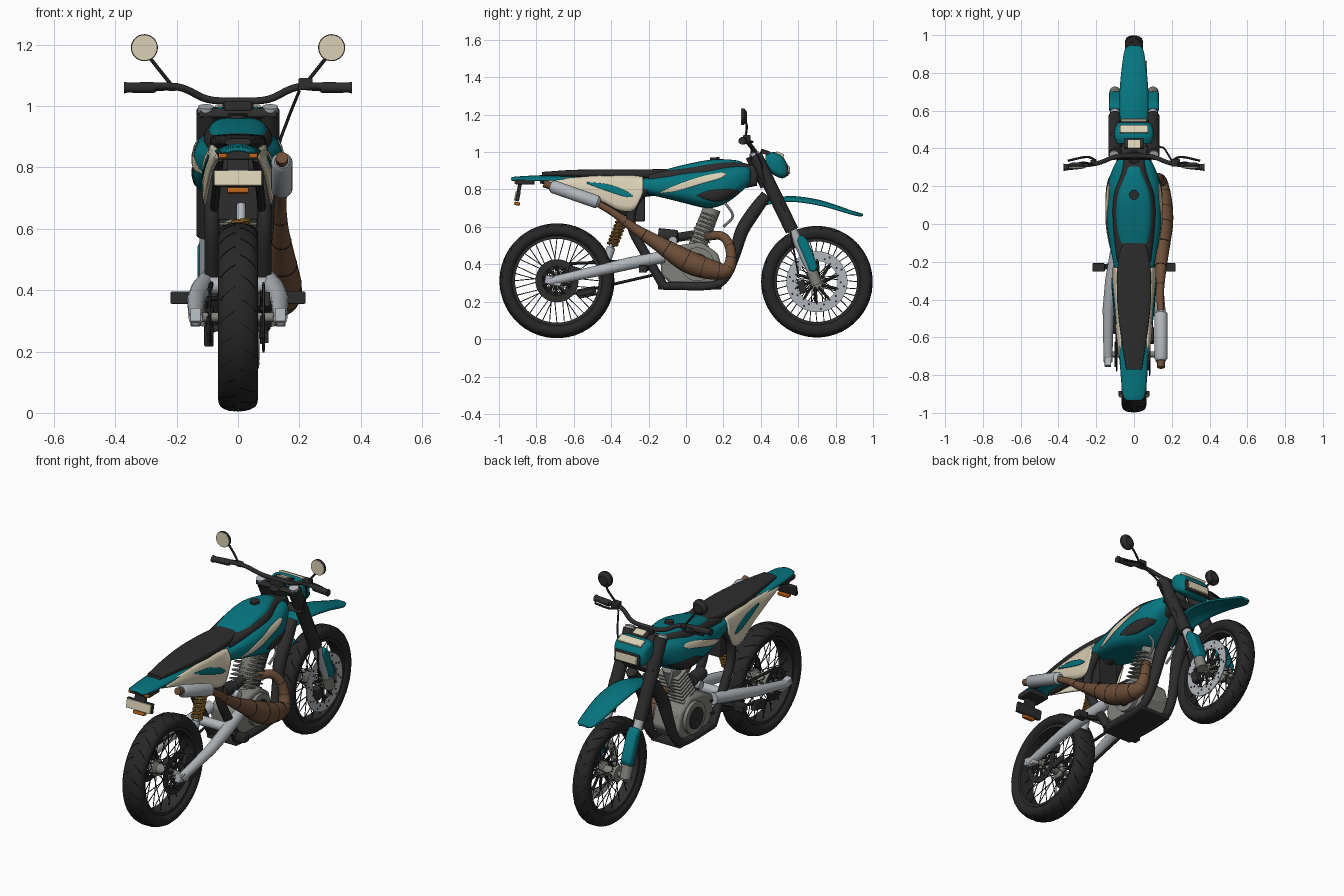
import bpy, bmesh
from math import sin, cos, pi, radians, copysign
from mathutils import Vector
from mathutils.bvhtree import BVHTree
if "Cube" in bpy.data.objects:
    bpy.data.objects.remove(bpy.data.objects["Cube"])

def material(name, *rgb):
    m = bpy.data.materials.new(name)
    m.use_nodes = True
    m.diffuse_color = (*rgb, 1)
    m.node_tree.nodes["Principled BSDF"].inputs["Base Color"].default_value = (*rgb, 1)
    return m

TEAL, CREAM = material("teal paint", .002, .18, .215), material("cream plastic", .70, .63, .46)
BLACK, RUBBER = material("black plastic", .026, .026, .027), material("tyre rubber", .02, .02, .02)
DARK, SILVER = material("groove black", .006, .006, .006), material("silver alloy", .44, .47, .50)
GREY, BROWN = material("engine grey", .22, .22, .20), material("exhaust brown", .155, .078, .04)
GOLD, ORANGE = material("spring gold", .30, .14, .02), material("orange lens", .50, .12, .01)
made = []

def finish(name, bm, mat, mirror=False, bevel=0, thick=0):
    if not thick:
        bmesh.ops.recalc_face_normals(bm, faces=bm.faces)
    mesh = bpy.data.meshes.new(name)
    bm.to_mesh(mesh)
    bm.free()
    mesh.materials.append(mat)
    ob = bpy.data.objects.new(name, mesh)
    bpy.context.collection.objects.link(ob)
    if thick:
        mod = ob.modifiers.new("thickness", "SOLIDIFY")
        mod.thickness, mod.offset = thick, -1
    if bevel:
        mod = ob.modifiers.new("soft edges", "BEVEL")
        mod.width, mod.segments, mod.limit_method = bevel, 2, "ANGLE"
    if mirror:
        ob.modifiers.new("other side", "MIRROR")
    made.append(ob)
    return ob

def skin(bm, rings, wrap=False):
    vs = [[bm.verts.new(p) for p in ring] for ring in rings]
    for a, b in zip(vs, vs[1:] + vs[:1] if wrap else vs[1:]):
        for i in range(len(a)):
            bm.faces.new((a[i - 1], a[i], b[i], b[i - 1]))
    if not wrap:
        bm.faces.new(vs[0])
        bm.faces.new(vs[-1])

def smooth(points, steps=5):
    p = [Vector(q) for q in points]
    p, out = [p[0] * 2 - p[1]] + p + [p[-1] * 2 - p[-2]], []
    for a, b, c, d in zip(p, p[1:], p[2:], p[3:]):
        for t in (k / steps for k in range(steps)):
            out.append((b * 2 + (c - a) * t + (a * 2 - b * 5 + c * 4 - d) * t * t + (b * 3 - a - c * 3 + d) * t ** 3) / 2)
    return out + [p[-2]]

# Circles swept along paths; a fourth coordinate is a local radius
def tubes(name, paths, mat, r=.01, sides=12, mirror=False):
    bm = bmesh.new()
    for path in paths:
        pts, rings = [Vector(p[:3]) for p in path], []
        side = (pts[1] - pts[0]).orthogonal()
        for i, p in enumerate(pts):
            t = (pts[min(i + 1, len(pts) - 1)] - pts[max(i - 1, 0)]).normalized()
            side = (side - t * side.dot(t)).normalized()
            up, rad = t.cross(side), path[i][3] if len(path[i]) > 3 else r
            rings.append([p + (side * cos(a) + up * sin(a)) * rad for a in (2 * pi * k / sides for k in range(sides))])
        skin(bm, rings)
    return finish(name, bm, mat, mirror)

def oval(w, h, a, e):
    return copysign(abs(cos(a)) ** (2 / e), cos(a)) * w, copysign(abs(sin(a)) ** (2 / e), sin(a)) * h

# Rounded body from stations of (y, half width, bottom, top)
def loft(name, stations, mat, e=3, n=32):
    bm, rings = bmesh.new(), []
    for y, w, lo, hi in smooth(stations, 4):
        ring = [oval(w, (hi - lo) / 2, 2 * pi * k / n, e) for k in range(n)]
        rings.append([(x, y, z + (hi + lo) / 2) for x, z in ring])
    skin(bm, rings)
    return finish(name, bm, mat)

def plate(name, outline, x0, x1, mat, mirror=False, bevel=.006):
    bm = bmesh.new()
    skin(bm, [[(x, y, z) for y, z in outline] for x in (x0, x1)])
    finish(name, bm, mat, mirror, bevel)

def box(name, centre, size, mat, tilt=0, mirror=False, bevel=.004):
    (x, y, z), (w, d, h), c, s = centre, (v / 2 for v in size), cos(tilt), sin(tilt)
    outline = [(y + a * d * c - b * h * s, z + a * d * s + b * h * c) for a, b in ((-1, -1), (1, -1), (1, 1), (-1, 1))]
    plate(name, outline, x - w, x + w, mat, mirror, bevel)

# Closed (x, radius) profile spun around an axle
def lathe(name, profile, y, z, mat, n=64, mirror=False):
    bm = bmesh.new()
    turn = [2 * pi * k / n for k in range(n)]
    skin(bm, [[(x, y + r * cos(a), z + r * sin(a)) for x, r in profile] for a in turn], True)
    finish(name, bm, mat, mirror)

def ring(name, x0, x1, r0, r1, y, z, mat, mirror=False):
    lathe(name, [(x0, r0), (x1, r0), (x1, r1), (x0, r1)], y, z, mat, mirror=mirror)

def grid(name, rows, mat, thick, mirror=False):
    bm = bmesh.new()
    vs = [[bm.verts.new(p) for p in row] for row in rows]
    for a, b in zip(vs, vs[1:]):
        for j in range(len(a) - 1):
            bm.faces.new((a[j], b[j], b[j + 1], a[j + 1]))
    return finish(name, bm, mat, mirror, thick=thick)

# Arched sheet from stations of (y, height, half width, droop)
def fender(name, stations, mat):
    spread = [1 - k / 6 for k in range(13)]
    grid(name, [[(w * t, y, z - d * t * t) for t in spread] for y, z, w, d in smooth(stations)], mat, .012)

# Thin strip of (y, bottom, top) stations laid on a side surface
def decal(name, target, stations, mat):
    tree = BVHTree.FromPolygons([v.co for v in target.data.vertices], [p.vertices for p in target.data.polygons])
    rows = [[Vector((1, y, lo + (hi - lo) * k / 6)) for k in range(7)] for y, lo, hi in smooth(stations)]
    for p in (p for row in rows for p in row):
        p.x = (tree.ray_cast(p, Vector((-1, 0, 0)))[0] or tree.find_nearest(p)[0]).x + .005
    grid(name, rows, mat, .004, True)

def brake(tag, x, y, z, r, mat):
    turn = [2 * pi * k / 10 for k in range(10)]
    at = lambda dx, rad, a: (x + dx, y + rad * cos(a), z + rad * sin(a))
    ring(tag, x, x + .006, r * .68, r, y, z, mat)
    tubes(tag + "_arms", [[at(0, .03, a), at(0, r * .75, a + .3)] for a in turn], BLACK, .008, 6)
    tubes(tag + "_holes", [[at(-.001, r * q, a + q * 4), at(.008, r * q, a + q * 4)] for a in turn for q in (.78, .9)], BLACK, .006, 8)

# Wheels: tyre, tread grooves, rim, spokes, hub and axle
for tag, y, z, R, w, axle in (("front", .70, .307, .298, .048, .12), ("rear", -.69, .312, .307, .065, .15)):
    mid, h, grooves, spokes = R - .038, .038, [], []
    lathe(tag + "_tyre", [(a, mid + b) for a, b in (oval(w, h, 2 * pi * k / 20, 2.3) for k in range(20))], y, z, RUBBER, 80)
    for k, s in ((k, s) for k in range(24) for s in (-1, 1)):
        points = [(oval(w, h, radians(a), 2.3), 2 * pi * (k + s / 4) / 24 + (84 - a) * .0025) for a in (84, 66, 48, 30)]
        grooves.append([(s * x, y + (mid + b) * cos(t), z + (mid + b) * sin(t)) for (x, b), t in points])
    tubes(tag + "_tread_grooves", grooves, DARK, .0015, 4)
    ring(tag + "_rim", -w * .7, w * .7, R - .083, R - .066, y, z, BLACK)
    for k in range(36):
        a, s, r = 2 * pi * k / 36, (1, -1)[k % 2], R - .08
        b = a + (.5 if k % 4 < 2 else -.5)
        spokes.append([(s * .045, y + .04 * cos(b), z + .04 * sin(b)), (s * .01, y + r * cos(a), z + r * sin(a))])
    tubes(tag + "_spokes", spokes, BLACK, .0025, 5)
    half = [(.025, .028), (.035, .045), (.06, .045), (.06, .01)]
    lathe(tag + "_hub", [(-x, r) for x, r in reversed(half)] + half, y, z, GREY, 32)
    tubes(tag + "_axle", [[(-axle, y, z), (axle, y, z)]], GREY, .016)

# Brakes and chain drive
brake("front_disc", .062, .70, .307, .163, SILVER)
brake("rear_disc", .08, -.69, .312, .115, BLACK)
brake("rear_sprocket", -.095, -.69, .312, .09, BLACK)
tubes("chain", [[(-.092, -.69, .40), (-.085, -.1, .43)], [(-.092, -.69, .224), (-.085, -.1, .36)]], BLACK, .008, 6)
box("front_caliper", (.075, .62, .28), (.04, .04, .07), BLACK, .3)
box("rear_caliper", (.085, -.59, .36), (.04, .08, .05), BLACK, -.3)
box("chain_guide", (-.095, -.53, .25), (.03, .1, .05), BLACK, .2)
box("disc_guard", (.09, -.54, .25), (.02, .09, .03), BLACK, .2)

# Front fork, guards, clamps and fender
tubes("fork_upper", [[(.1, .37, .985), (.1, .567, .58)]], BLACK, .036, 20, True)
tubes("fork_cap", [[(.105, .368, .98), (.105, .362, .998)]], SILVER, .026, 20, True)
tubes("fork_stanchion", [[(.1, .56, .60), (.1, .69, .33)]], SILVER, .026, 16, True)
guard = [(.59, .53), (.615, .56), (.65, .53), (.705, .39), (.695, .36), (.66, .36)]
plate("fork_guard", guard, .068, .132, TEAL, True, .012)
tubes("fork_foot", [[(.1, .675, .36), (.1, .70, .29)]], GREY, .03, 16, True)
box("upper_clamp", (0, .375, .965), (.25, .07, .03), BLACK, -.45)
box("lower_clamp", (0, .435, .84), (.25, .08, .04), BLACK, -.45)
tubes("steering_head", [[(0, .35, .98), (0, .43, .82)]], BLACK, .035)
fender("front_fender", [(.36, .72, .045, .01), (.44, .745, .06, .015), (.56, .765, .075, .02), (.72, .743, .075, .02),
       (.88, .69, .058, .012), (.93, .675, .045, .008), (.945, .67, .025, 0)], TEAL)

# Headlight cowl
loft("headlight_cowl", [(.425, .09, .925, .985), (.465, .105, .88, 1), (.51, .1, .86, .985), (.537, .085, .868, .945)], TEAL, 4)
box("headlight_frame", (0, .535, .905), (.16, .022, .066), BLACK, .1)
box("headlight_lens", (0, .545, .905), (.135, .022, .044), CREAM, .1)
box("cowl_bar", (0, .50, .985), (.15, .045, .024), CREAM, -.45)
box("instrument", (0, .425, .998), (.1, .055, .022), BLACK, -.3)
box("instrument_face", (0, .423, 1.009), (.066, .045, .006), CREAM, -.3, bevel=.001)

# Handlebar, levers, mirrors and cable
side = [(.1, .355, 1.022), (.2, .32, 1.063), (.36, .30, 1.06)]
tubes("handlebar", [smooth([(-x, y, z) for x, y, z in reversed(side)] + [(0, .36, 1.016)] + side)], BLACK, .012)
tubes("grip", [[(.27, .311, 1.06, .016), (.28, .31, 1.06, .019), (.36, .30, 1.06, .017), (.372, .30, 1.06, .02)]], BLACK, mirror=True)
tubes("lever", [smooth([(.2, .335, 1.06), (.25, .355, 1.055), (.35, .335, 1.05)])], BLACK, .006, 8, True)
box("brake_reservoir", (.22, .325, 1.072), (.045, .04, .038), BLACK)
box("clutch_mount", (-.215, .325, 1.062), (.03, .03, .025), BLACK)
box("bar_clamp", (0, .362, 1.0), (.09, .035, .03), BLACK)
tubes("mirror_stem", [smooth([(.21, .315, 1.06), (.27, .325, 1.135), (.30, .315, 1.175)])], BLACK, .006, 8, True)
shell = [(.305, .298, 1.19, .044), (.305, .31, 1.19, .044), (.305, .325, 1.19, .026)]
tubes("mirror_shell", [shell], BLACK, sides=32, mirror=True)
tubes("mirror_glass", [[(.305, .293, 1.19), (.305, .30, 1.19)]], CREAM, .042, 32, True)
hose = [(.2, .335, 1.05), (.16, .40, .95), (.13, .42, .85), (.13, .53, .68), (.1, .60, .35)]
tubes("brake_hose", [smooth(hose)], BLACK, .005, 6)

# Tank with black seam, top panel and side decals
tank = loft("tank", [(-.23, .105, .78, .86), (-.1, .13, .75, .88), (0, .145, .725, .90), (.12, .147, .70, .915),
            (.22, .138, .73, .925), (.32, .10, .81, .925), (.345, .075, .84, .91)], TEAL, 3.2)
loft("tank_seam", [(-.2, .09, .8, .89), (0, .112, .8, .922), (.15, .108, .8, .948), (.27, .07, .8, .948), (.38, .055, .82, .925)], BLACK, 4)
loft("tank_top", [(-.16, .07, .82, .893), (0, .096, .82, .935), (.15, .092, .82, .961), (.27, .05, .82, .956), (.31, .04, .84, .94)], TEAL, 4)
tubes("fuel_cap", [[(0, .155, .94), (0, .153, .972)]], BLACK, .026, 24)
decal("tank_stripe", tank, [(-.14, .78, .785), (-.05, .792, .825), (.08, .83, .87), (.18, .86, .89), (.215, .88, .885)], CREAM)
decal("tank_vent", tank, [(.06, .765, .77), (.11, .745, .79), (.18, .735, .80), (.25, .76, .80), (.285, .785, .79)], BLACK)

# Seat, tail and side panels
loft("seat", [(-.77, .042, .872, .894), (-.6, .068, .868, .905), (-.4, .09, .86, .908), (-.2, .085, .86, .908), (-.1, .06, .87, .91)], BLACK, 4)
fender("tail", [(-.935, .864, .04, .008), (-.9, .87, .06, .015), (-.75, .877, .074, .022), (-.6, .874, .076, .02),
       (-.45, .868, .07, .015), (-.25, .866, .05, .01)], TEAL)
sections = smooth([(-.76, .83, .85, .065, .062), (-.6, .79, .865, .088, .074), (-.46, .74, .874, .102, .084),
                   (-.36, .69, .876, .112, .09), (-.28, .69, .874, .116, .092), (-.23, .78, .868, .116, .092)])
panel = grid("side_panel", [[(xa + (xb - xa) * t + .01 * sin(pi * t), y, lo + (hi - lo) * t) for t in (k / 6 for k in range(7))]
             for y, lo, hi, xa, xb in sections], CREAM, .01, True)
decal("side_stripe", panel, [(-.53, .832, .84), (-.42, .792, .828), (-.33, .763, .797), (-.285, .76, .768)], TEAL)
box("airbox", (0, -.27, .735), (.13, .1, .21), BLACK)
box("tail_light_housing", (0, -.86, .84), (.13, .1, .028), BLACK)
box("rear_indicator", (.05, -.905, .838), (.028, .025, .016), ORANGE, mirror=True)
box("plate_bracket", (0, -.895, .79), (.07, .02, .1), BLACK, -.2)
box("plate_holder", (0, -.898, .765), (.165, .02, .056), BLACK, -.2)
box("number_plate", (0, -.911, .765), (.155, .008, .05), CREAM, -.2, bevel=.002)
box("reflector", (0, -.903, .724), (.07, .03, .018), ORANGE, -.2)

# Frame
down = [(.05, .43, .77, .03), (.055, .37, .69, .036), (.06, .30, .58, .036), (.07, .26, .45, .03), (.08, .21, .33, .025)]
tubes("down_tube", [smooth(down + [(.085, .13, .285, .022), (.085, -.12, .285, .022)])], BLACK, mirror=True)
post = [(.08, -.2, .82), (.085, -.28, .72), (.085, -.29, .6), (.085, -.22, .46), (.085, -.12, .285)]
tubes("rear_post", [smooth(post)], BLACK, .025, 12, True)
tubes("subframe", [[(.055, -.78, .845), (.07, -.25, .83)], [(.08, -.28, .65), (.06, -.6, .83)]], BLACK, .014, 8, True)
tubes("frame_spine", [[(0, .38, .88), (0, -.25, .80)]], BLACK, .045)
box("skid_plate", (0, .02, .276), (.19, .34, .02), BLACK)
box("footpeg", (.187, -.23, .375), (.065, .045, .04), BLACK, mirror=True)
tubes("footpeg_arm", [[(.07, -.2, .38), (.16, -.23, .375)]], BLACK, .014, 8, True)

# Swingarm and shock
arm = [(.09, -.12, .44, .032), (.12, -.3, .405, .033), (.136, -.45, .37, .03), (.138, -.73, .308, .023)]
tubes("swingarm", [arm], SILVER, sides=16, mirror=True)
tubes("swingarm_bridge", [[(-.1, -.25, .415), (.1, -.25, .415)]], SILVER, .028)
box("axle_block", (.138, -.71, .312), (.035, .09, .045), SILVER, -.2, True)
coil = [(.01 + .026 * cos(t), -.395 + .05 * t / 44 + .026 * sin(t), .50 + .13 * t / 44) for t in (k * .4 for k in range(110))]
tubes("shock_spring", [coil], GOLD, .008, 8)
tubes("shock_damper", [[(.01, -.42, .43, .024), (.01, -.40, .49, .024), (.01, -.40, .49, .015), (.01, -.33, .68, .015)]], SILVER)

# Engine
case = [(-.13, .34), (-.08, .295), (.15, .295), (.2, .36), (.17, .46), (.08, .52), (-.05, .5), (-.14, .45)]
plate("crankcase", case, -.085, .085, GREY, bevel=.015)
ring("engine_cover", .08, .105, .005, .09, .06, .4, GREY, True)
ring("engine_cap", .1, .112, .005, .06, .06, .4, BLACK, True)
for k in range(8):
    box("cooling_fin", (0, .065 + .009 * k, .515 + .021 * k), (.14, .122 - .005 * k, .009), GREY, -.35, bevel=.002)
tubes("cylinder", [[(0, .05, .47), (0, .14, .70)]], GREY, .048, 20)
tubes("carburettor", [[(0, .06, .56, .025), (0, -.04, .545, .025), (0, -.05, .545, .04), (0, -.15, .56, .035)]], BLACK)
tubes("carburettor_bowl", [[(-.05, -.07, .525), (.06, -.07, .525)]], SILVER, .024)
tubes("coolant_pipe", [smooth([(.06, .2, .74), (.07, .25, .66), (.06, .2, .6)])], SILVER, .007, 8, True)

# Exhaust with weld seams and silencer
pipe = smooth([(.03, .11, .55, .024), (.075, .19, .552, .024), (.11, .232, .50, .026), (.13, .24, .42, .03),
              (.142, .21, .365, .04), (.147, .11, .378, .056), (.147, 0, .42, .06), (.145, -.13, .50, .043),
              (.14, -.28, .595, .026), (.138, -.38, .67, .02), (.143, -.48, .73, .018)])
tubes("exhaust_pipe", [pipe], BROWN, sides=20)
seams = [(pipe[k] + Vector((0, 0, 0, .001)), pipe[k + 1]) for k in range(10, 45, 4)]
tubes("exhaust_seams", [[a, a.lerp(b, .12)] for a, b in seams], DARK, sides=20)
can = [(.143, -.46, .728, .02), (.143, -.475, .733, .035), (.143, -.71, .815, .035), (.143, -.725, .82, .024)]
tubes("silencer", [can], SILVER, sides=24)
tubes("silencer_tip", [[(.143, -.72, .818), (.143, -.76, .832)]], BROWN, .02, 16)

# Smooth shading with sharp creases
for ob in bpy.context.scene.objects:
    ob.select_set(ob in made)
bpy.context.view_layer.objects.active = made[0]
bpy.ops.object.shade_smooth_by_angle(angle=radians(35))
